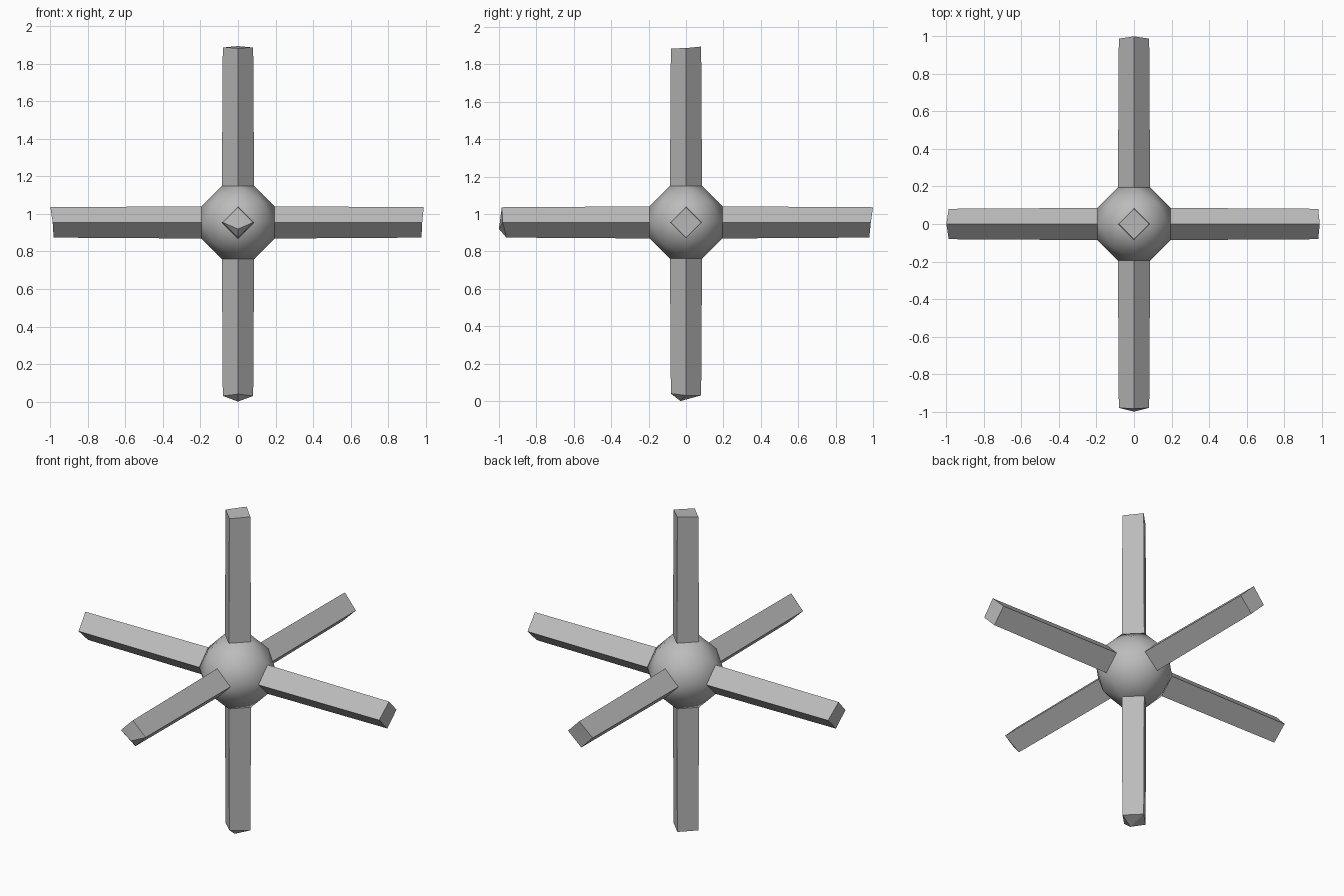
import bpy, bmesh, math
from mathutils import Vector

default = bpy.data.objects.get("Cube")
if default:
    bpy.data.objects.remove(default, do_unlink=True)

CENTRE = Vector((0, 0, 0.955))
X, Y, Z = Vector((1, 0, 0)), Vector((0, 1, 0)), Vector((0, 0, 1))

grey = bpy.data.materials.new("plain grey")
grey.use_nodes = True
colour = (0.5, 0.5, 0.5, 1)
grey.diffuse_color = colour
grey.node_tree.nodes["Principled BSDF"].inputs["Base Color"].default_value = colour


def finish(bm, name, smooth_angle):
    bmesh.ops.recalc_face_normals(bm, faces=bm.faces)
    mesh = bpy.data.meshes.new(name)
    bm.to_mesh(mesh)
    bm.free()
    mesh.materials.append(grey)
    obj = bpy.data.objects.new(name, mesh)
    obj.location = CENTRE
    bpy.context.collection.objects.link(obj)
    bpy.ops.object.select_all(action='DESELECT')
    obj.select_set(True)
    bpy.context.view_layer.objects.active = obj
    bpy.ops.object.shade_smooth_by_angle(angle=math.radians(smooth_angle))


def add_arm(name, axis, side, up, ends, tip=None):
    """Diamond-section bar; ends are lengths at +side, +up, -side, -up;
    tip is an optional raised cap point (offset along up, length)."""
    bm = bmesh.new()
    corners = [side, up, -side, -up]
    inner = [bm.verts.new(axis * 0.17 + c * 0.086) for c in corners]
    outer = [bm.verts.new(axis * e + c * 0.081) for c, e in zip(corners, ends)]
    bm.faces.new(inner)
    for i in range(4):
        j = (i + 1) % 4
        bm.faces.new((inner[i], inner[j], outer[j], outer[i]))
    if tip:
        peak = bm.verts.new(up * tip[0] + axis * tip[1])
        for i in range(4):
            bm.faces.new((outer[i], outer[(i + 1) % 4], peak))
    else:
        # fold the slightly uneven cap between its two side corners
        bm.faces.new((outer[0], outer[1], outer[2]))
        bm.faces.new((outer[0], outer[2], outer[3]))
    finish(bm, name, 25)


# Hub: truncated octahedron whose hexagons are raised to a rounder ball
bm = bmesh.new()
for a in (-0.087, 0.087):
    for b in (-0.194, 0.194):
        for p in ((0, a, b), (0, b, a), (a, 0, b), (b, 0, a), (a, b, 0), (b, a, 0)):
            bm.verts.new(p)
bmesh.ops.convex_hull(bm, input=bm.verts)
bmesh.ops.dissolve_limit(bm, angle_limit=0.02, verts=bm.verts, edges=bm.edges)
bmesh.ops.recalc_face_normals(bm, faces=bm.faces)
hexagons = [f for f in bm.faces if len(f.verts) == 6]
centres = bmesh.ops.poke(bm, faces=hexagons)["verts"]
for v in centres:
    v.co = v.co.normalized() * 0.204
finish(bm, "hub", 38)

# Six arms, one along each axis
add_arm("left_arm", X, Y, Z, (0.982, 0.99, 0.982, 0.978))
add_arm("right_arm", -X, Y, Z, (0.988, 1.0, 0.988, 0.983))
add_arm("back_arm", Y, X, Z, (0.988, 1.0, 0.988, 0.98))
add_arm("front_arm", -Y, X, Z, (0.98, 0.985, 0.98, 0.96), (-0.035, 1.0))
add_arm("top_arm", Z, X, Y, (0.932, 0.94, 0.932, 0.93))
add_arm("bottom_arm", -Z, X, Y, (0.925, 0.925, 0.925, 0.915), (-0.03, 0.955))
